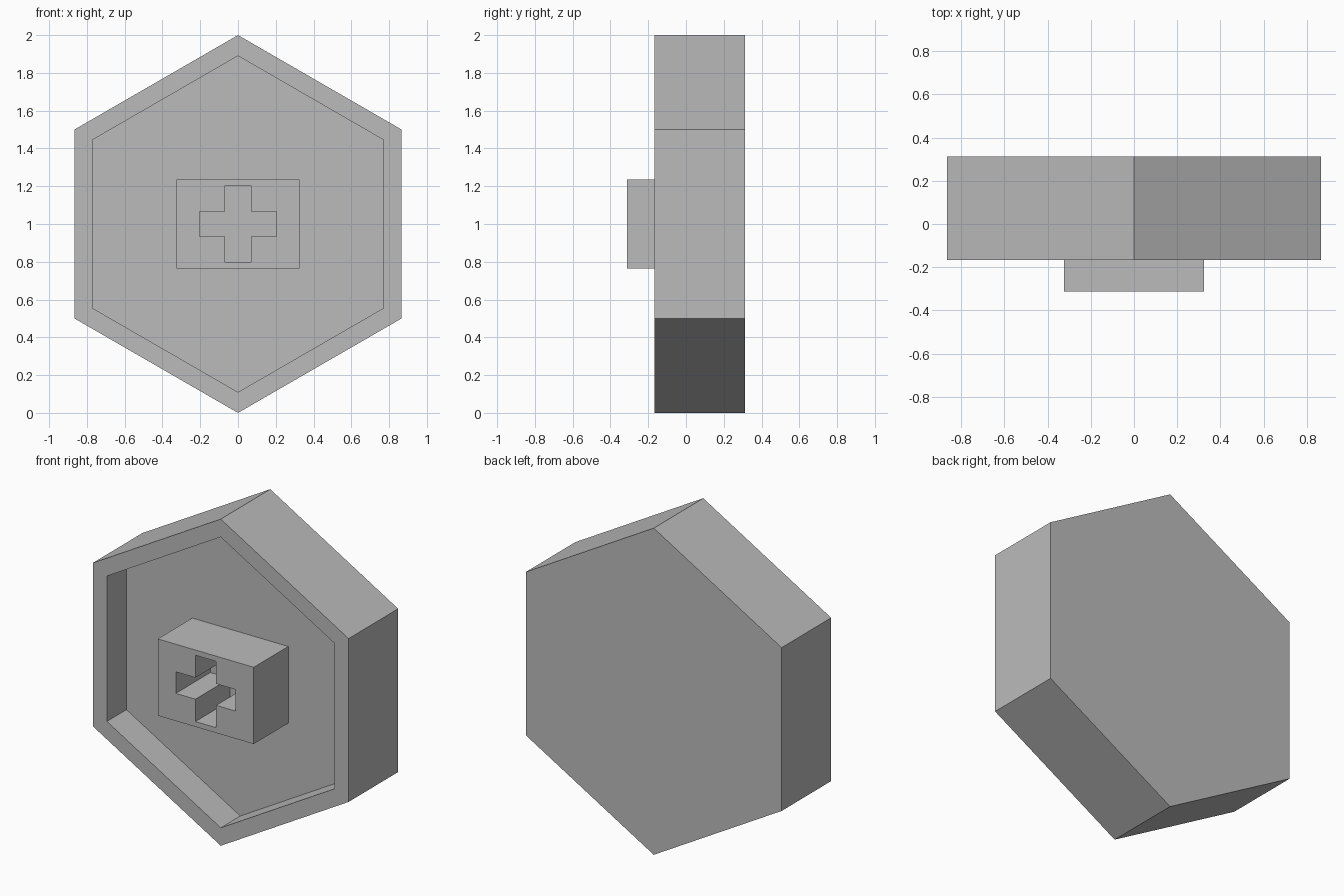
import bpy
import bmesh
from math import sin, cos, pi

cube = bpy.data.objects.get("Cube")
if cube:
    bpy.data.objects.remove(cube, do_unlink=True)

FRONT, FLOOR, BACK = -0.167, 0.022, 0.312   # body depths along y
STEM_FRONT = -0.312
MID = 1.0                                   # height of the centre

grey = bpy.data.materials.new("plain grey")
grey.use_nodes = True
colour = (0.5, 0.5, 0.5, 1)
grey.diffuse_color = colour
grey.node_tree.nodes["Principled BSDF"].inputs["Base Color"].default_value = colour


def prism(name, outline, y0, y1, recess=None):
    """Extrude an (x, z) outline from y0 to y1; recess = (scale, floor y)."""
    bm = bmesh.new()
    front = bm.faces.new([bm.verts.new((x, y0, z + MID)) for x, z in outline])
    back = bmesh.ops.extrude_face_region(bm, geom=[front], use_keep_orig=True)
    for v in back["geom"]:
        if isinstance(v, bmesh.types.BMVert):
            v.co.y = y1
    if recess:
        scale, floor = recess
        for factor, y in ((scale, y0), (1, floor)):
            ring = bmesh.ops.extrude_discrete_faces(bm, faces=[front])
            front = ring["faces"][0]
            for v in front.verts:
                v.co.x *= factor
                v.co.z = MID + (v.co.z - MID) * factor
                v.co.y = y
    bmesh.ops.recalc_face_normals(bm, faces=bm.faces)
    mesh = bpy.data.meshes.new(name)
    bm.to_mesh(mesh)
    bm.free()
    mesh.materials.append(grey)
    obj = bpy.data.objects.new(name, mesh)
    bpy.context.collection.objects.link(obj)
    return obj


# Hexagonal cap with a hollow front
hexagon = [(sin(i * pi / 3), cos(i * pi / 3)) for i in range(6)]
prism("hexagonal_cap", hexagon, FRONT, BACK, recess=(0.89, FLOOR))

# Rectangular stem standing on the hollow's floor
w, h = 0.325, 0.235
stem = prism("stem", [(-w, -h), (w, -h), (w, h), (-w, h)], STEM_FRONT, FLOOR)

# Cross-shaped socket running through the stem
a, b, t = 0.203, 0.07, 0.066
quarter = [(a, t), (b, t), (b, a)]
cross = (quarter + [(-x, z) for x, z in reversed(quarter)]
         + [(-x, -z) for x, z in quarter] + [(x, -z) for x, z in reversed(quarter)])
cutter = prism("socket_cutter", cross, STEM_FRONT - 0.1, FLOOR + 0.1)
cutter.hide_render = True
cut = stem.modifiers.new("socket", "BOOLEAN")
cut.operation = "DIFFERENCE"
cut.solver = "EXACT"
cut.object = cutter

# Apply the cut and discard the cutter
graph = bpy.context.evaluated_depsgraph_get()
carved = bpy.data.meshes.new_from_object(stem.evaluated_get(graph))
stem.modifiers.clear()
stem.data = carved
bpy.data.objects.remove(cutter, do_unlink=True)
